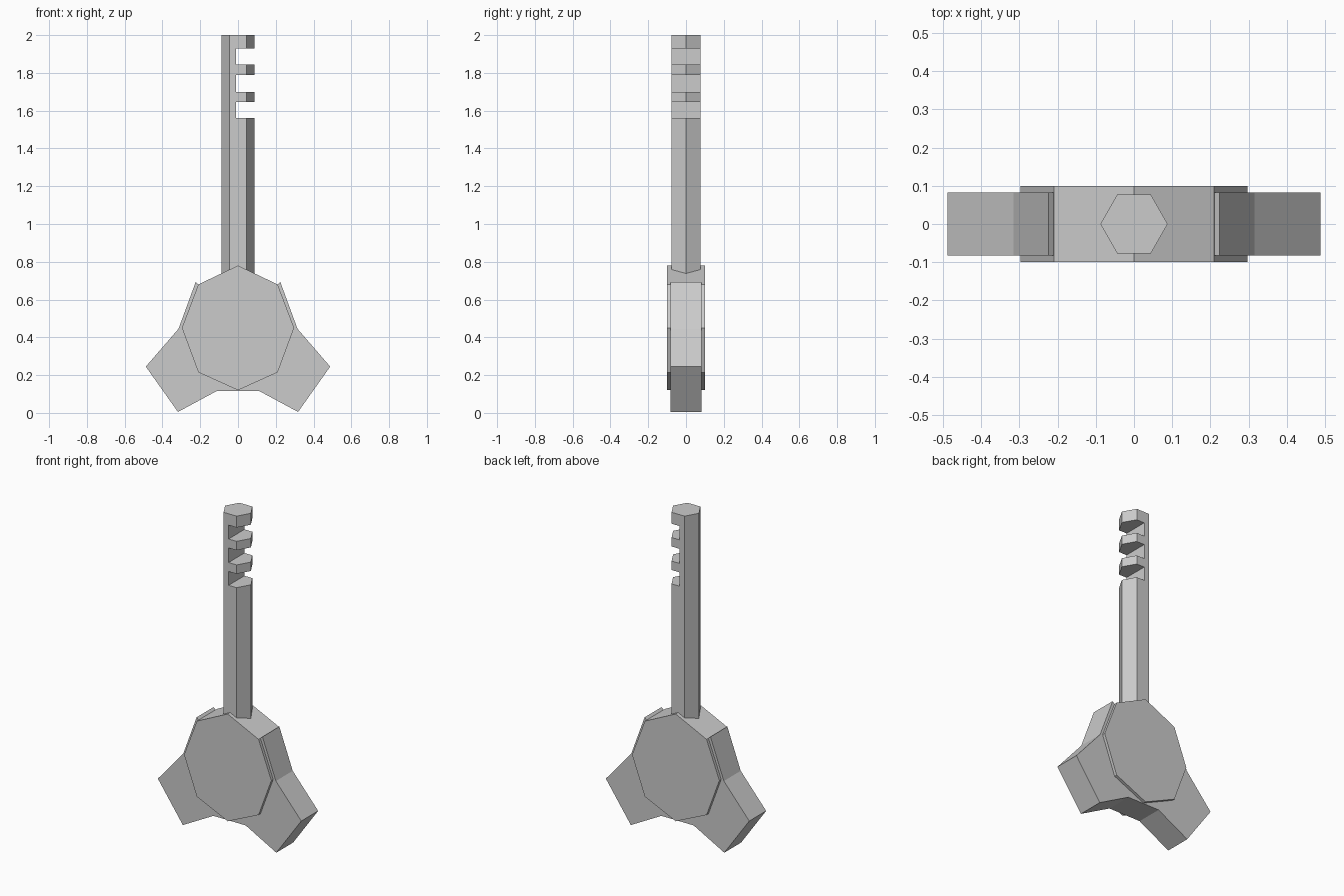
import bpy
import bmesh
from mathutils import Vector

default = bpy.data.objects.get("Cube")
if default:
    bpy.data.objects.remove(default, do_unlink=True)

grey = bpy.data.materials.new("plain_grey")
grey.use_nodes = True
color = (0.6, 0.6, 0.6, 1)
grey.diffuse_color = color
grey.node_tree.nodes["Principled BSDF"].inputs["Base Color"].default_value = color


def prism(name, points, extrude):
    """Extrude a closed outline of 3D points along a vector."""
    bm = bmesh.new()
    face = bm.faces.new([bm.verts.new(p) for p in points])
    new = bmesh.ops.extrude_face_region(bm, geom=[face], use_keep_orig=True)
    verts = [v for v in new["geom"] if isinstance(v, bmesh.types.BMVert)]
    bmesh.ops.translate(bm, verts=verts, vec=Vector(extrude))
    bmesh.ops.recalc_face_normals(bm, faces=bm.faces)
    mesh = bpy.data.meshes.new(name)
    bm.to_mesh(mesh)
    bm.free()
    mesh.materials.append(grey)
    obj = bpy.data.objects.new(name, mesh)
    bpy.context.scene.collection.objects.link(obj)
    return obj


def plate(name, right_half, depth):
    """Symmetric plate in the xz plane, given its +x half from top to bottom."""
    left_half = [(-x, z) for x, z in reversed(right_half) if x > 0]
    outline = [(x, -depth, z) for x, z in right_half + left_half]
    return prism(name, outline, (0, 2 * depth, 0))


# Octagonal centre of the bow
plate("bow_disc", [(0, 0.78), (0.21, 0.68), (0.297, 0.45), (0.21, 0.215), (0, 0.12)], 0.1)

# Thinner flared wings behind the disc
plate("bow_wings", [(0, 0.6), (0.2, 0.67), (0.224, 0.693), (0.315, 0.445),
                    (0.488, 0.245), (0.318, 0.005), (0.11, 0.117)], 0.082)

# Hexagonal shaft
hexagon = [(0.088, 0), (0.044, 0.077), (-0.044, 0.077),
           (-0.088, 0), (-0.044, -0.077), (0.044, -0.077)]
shaft = prism("shaft", [(x, y, 0.6) for x, y in hexagon], (0, 0, 1.4))

# Notches that leave the teeth on the +x side
for low, high in [(1.56, 1.645), (1.70, 1.79), (1.845, 1.93)]:
    corners = [(-0.01, -0.2), (0.2, -0.2), (0.2, 0.2), (-0.01, 0.2)]
    cutter = prism("notch_cutter", [(x, y, low) for x, y in corners], (0, 0, high - low))
    cutter.hide_render = True
    cutter.hide_set(True)
    cut = shaft.modifiers.new("notch", 'BOOLEAN')
    cut.operation = 'DIFFERENCE'
    cut.solver = 'EXACT'
    cut.object = cutter
